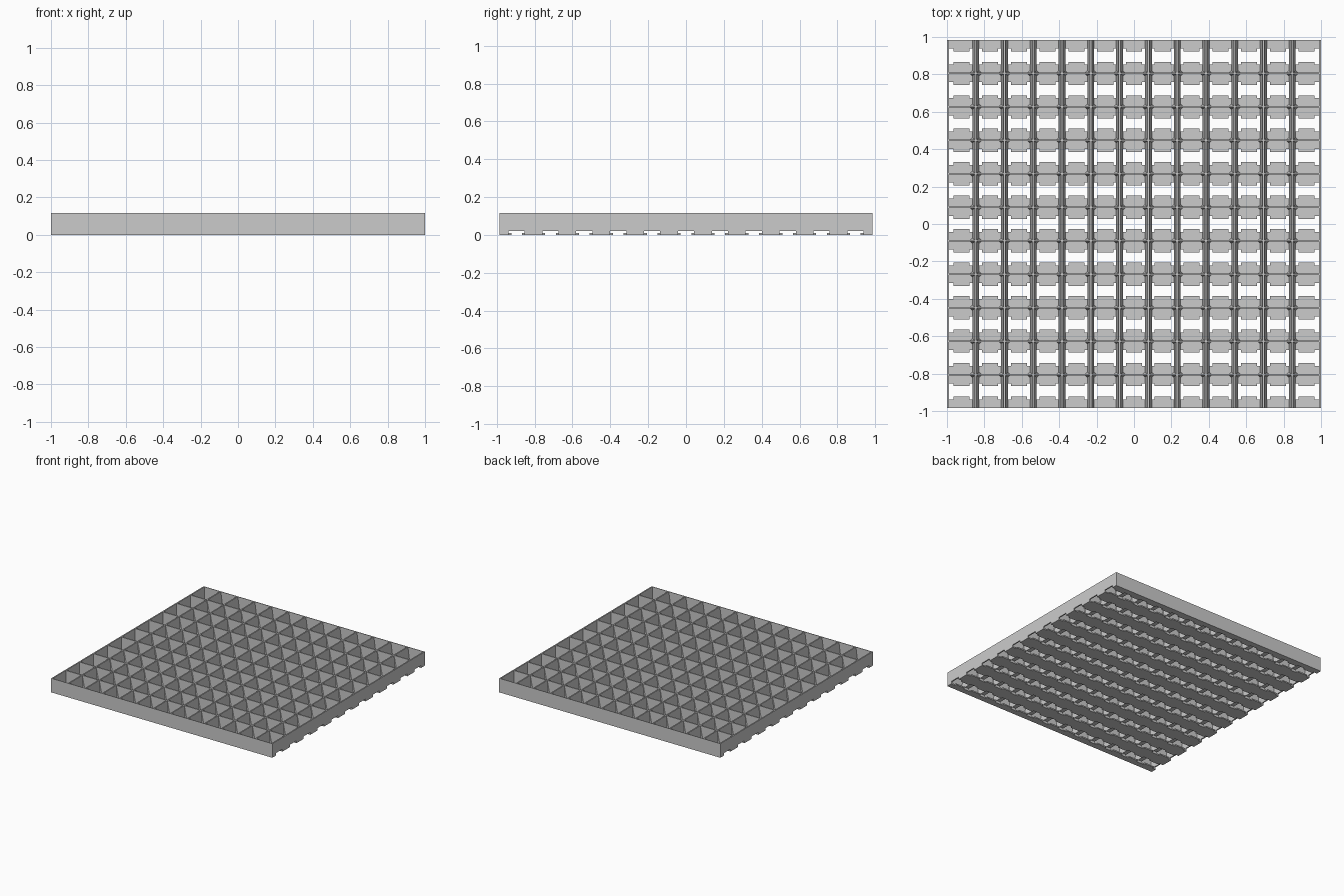
import bpy, bmesh

cube = bpy.data.objects.get("Cube")
if cube:
    bpy.data.objects.remove(cube, do_unlink=True)

COLS, ROWS = 13, 11
HX, HY, TOP = 1.0, 0.985, 0.115
PX, PY = 2 * HX / COLS, 2 * HY / ROWS
WALL = 0.005          # half thickness of a wall at its top
GAP = 0.043           # half width of the tunnel under the dividers
TUNNEL = 0.02         # tunnel height
FLOOR = 0.01

grey = bpy.data.materials.new("plain grey")
grey.use_nodes = True
grey.diffuse_color = (0.6, 0.6, 0.6, 1)
grey.node_tree.nodes["Principled BSDF"].inputs["Base Color"].default_value = (0.6, 0.6, 0.6, 1)


def frustum(bm, bottom, top, z0, z1):
    """Solid between two rings of (x, y) points."""
    low = [bm.verts.new((x, y, z0)) for x, y in bottom]
    high = [bm.verts.new((x, y, z1)) for x, y in top]
    bm.faces.new(low[::-1])
    bm.faces.new(high)
    for i in range(len(low)):
        j = (i + 1) % len(low)
        bm.faces.new((low[i], low[j], high[j], high[i]))


def rect(x0, x1, y0, y1):
    return [(x0, y0), (x1, y0), (x1, y1), (x0, y1)]


def box(bm, x0, x1, y0, y1, z0, z1):
    ring = rect(x0, x1, y0, y1)
    frustum(bm, ring, ring, z0, z1)


def finish(name, bm):
    bmesh.ops.recalc_face_normals(bm, faces=bm.faces)
    mesh = bpy.data.meshes.new(name)
    bm.to_mesh(mesh)
    bm.free()
    mesh.materials.append(grey)
    bpy.context.collection.objects.link(bpy.data.objects.new(name, mesh))


xs = [-HX + i * PX for i in range(COLS + 1)]
ys = [-HY + j * PY for j in range(ROWS + 1)]
centres_x = [x + PX / 2 for x in xs[:-1]]
centres_y = [y + PY / 2 for y in ys[:-1]]
half_band = PY / 2 - GAP


def band_span(y):
    return max(y - half_band, -HY), min(y + half_band, HY)


# Thin walls running left to right, including front and back
bm = bmesh.new()
for y in ys:
    box(bm, -HX, HX, max(y - WALL, -HY), min(y + WALL, HY), 0, TOP)
finish("cross_walls", bm)

# Tapered dividers running front to back, raised over the tunnels
bm = bmesh.new()
for x in xs[1:-1]:
    frustum(bm, rect(x - 0.018, x + 0.018, -HY, HY),
            rect(x - WALL, x + WALL, -HY, HY), TUNNEL, TOP)
    for y in ys:
        box(bm, x - 0.018, x + 0.018, *band_span(y), 0, TUNNEL)
finish("dividers", bm)

# Side walls with tunnel openings at the bottom
bm = bmesh.new()
for x0, x1 in ((-HX, -HX + 2 * WALL), (HX - 2 * WALL, HX)):
    box(bm, x0, x1, -HY, HY, TUNNEL, TOP)
    for y in ys:
        box(bm, x0, x1, *band_span(y), 0, TUNNEL)
finish("side_walls", bm)

# Floor bands under the cross walls, with tabs reaching into each cell
bm = bmesh.new()
for y in ys:
    box(bm, -HX, HX, *band_span(y), 0, FLOOR)
for cy in centres_y:
    for cx in centres_x:
        for s in (-1, 1):
            a, b = sorted((cy + s * 0.028, cy + s * GAP))
            box(bm, cx - 0.043, cx + 0.043, a, b, 0, FLOOR)
finish("floor_bands", bm)

# Corner gussets narrowing upward where the walls cross
bm = bmesh.new()
for x in xs[1:-1]:
    for y in ys[1:-1]:
        rings = [[(x + r, y), (x, y + r), (x - r, y), (x, y - r)] for r in (0.035, 0.01)]
        frustum(bm, *rings, 0, TOP)
finish("corner_gussets", bm)
